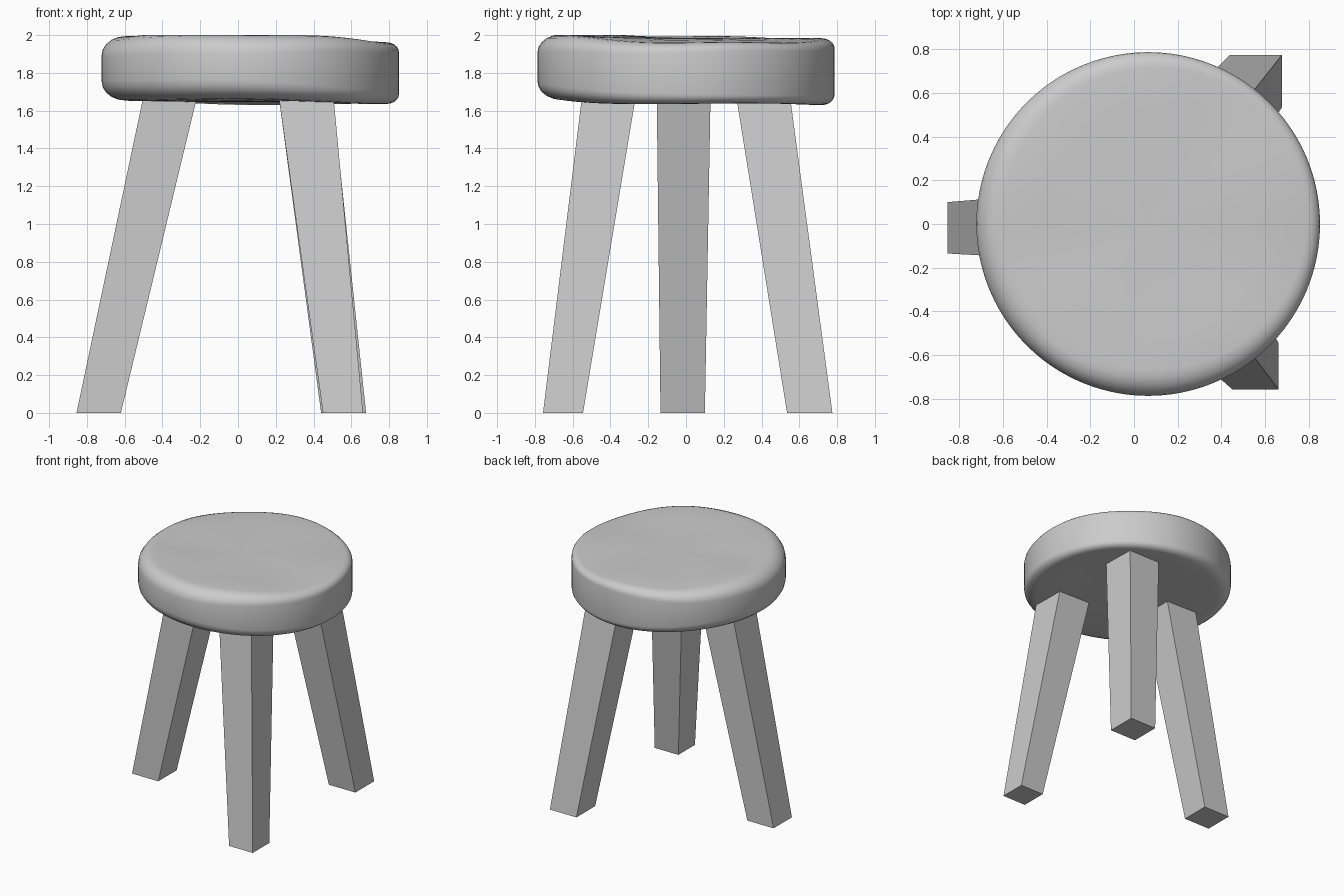
import bpy, bmesh
from math import cos, sin, radians, pi

if "Cube" in bpy.data.objects:
    bpy.data.objects.remove(bpy.data.objects["Cube"])


def make_object(name, bm):
    bmesh.ops.recalc_face_normals(bm, faces=bm.faces)
    mesh = bpy.data.meshes.new(name)
    bm.to_mesh(mesh)
    bm.free()
    obj = bpy.data.objects.new(name, mesh)
    bpy.context.collection.objects.link(obj)
    return obj


def bridge(bm, a, b):
    n = len(a)
    for i in range(n):
        j = (i + 1) % n
        bm.faces.new((a[i], a[j], b[j], b[i]))


# Seat: a round slab whose rim rounding and height vary gently with angle
SEGMENTS, RADIUS, CENTRE_X = 96, 0.787, 0.065
TOP, BOTTOM = 1.985, 1.645


def seat_profile(t):
    """Radius/height pairs from the underside to the top, at angle t."""
    c = 0.095 - 0.04 * cos(t - radians(40))          # rim rounding
    lift = -0.022 * cos(t - radians(42)) - 0.008 * cos(2 * t) + 0.005 * sin(5 * t)
    drop = -0.013 * cos(t - radians(45)) + 0.006 * sin(3 * t)
    pts = []
    for f in (0.15, 0.35, 0.55, 0.75):
        pts.append((f * (RADIUS - c), BOTTOM + drop * f * f))
    for k in range(6):
        a = k / 5 * pi / 2
        pts.append((RADIUS - c + c * sin(a), BOTTOM + drop + 0.8 * c * (1 - cos(a))))
    for k in range(6):
        a = k / 5 * pi / 2
        pts.append((RADIUS - c + c * cos(a), TOP + lift - 0.8 * c * (1 - sin(a))))
    for f in (0.75, 0.55, 0.35, 0.15):
        pts.append((f * (RADIUS - c), TOP + lift * f * f))
    return pts


bm = bmesh.new()
columns = []
for i in range(SEGMENTS):
    t = 2 * pi * i / SEGMENTS
    columns.append([bm.verts.new((CENTRE_X + r * cos(t), r * sin(t), min(z, 2.0)))
                    for r, z in seat_profile(t)])
rings = list(zip(*columns))
for lower, upper in zip(rings, rings[1:]):
    bridge(bm, lower, upper)
for ring, z in ((rings[0], BOTTOM), (rings[-1], TOP)):
    middle = bm.verts.new((CENTRE_X, 0, z))
    for i in range(SEGMENTS):
        bm.faces.new((ring[i], ring[(i + 1) % SEGMENTS], middle))
seat = make_object("seat", bm)
for p in seat.data.polygons:
    p.use_smooth = True


# Legs: splayed, tapered square bars given as (x0, x1, y0, y1) at floor and seat
def leg(name, foot, head, head_z=1.68):
    bm = bmesh.new()
    ends = []
    for (x0, x1, y0, y1), z in ((foot, 0), (head, head_z)):
        ends.append([bm.verts.new((x, y, z))
                     for x, y in ((x0, y0), (x1, y0), (x1, y1), (x0, y1))])
        bm.faces.new(ends[-1])
    bridge(bm, *ends)
    return make_object(name, bm)


leg("left_leg", (-0.855, -0.62, -0.135, 0.10), (-0.50, -0.215, -0.155, 0.13))
leg("back_right_leg", (0.44, 0.678, 0.535, 0.775), (0.215, 0.50, 0.265, 0.55))
leg("front_right_leg", (0.45, 0.662, -0.757, -0.545), (0.215, 0.505, -0.55, -0.265))
